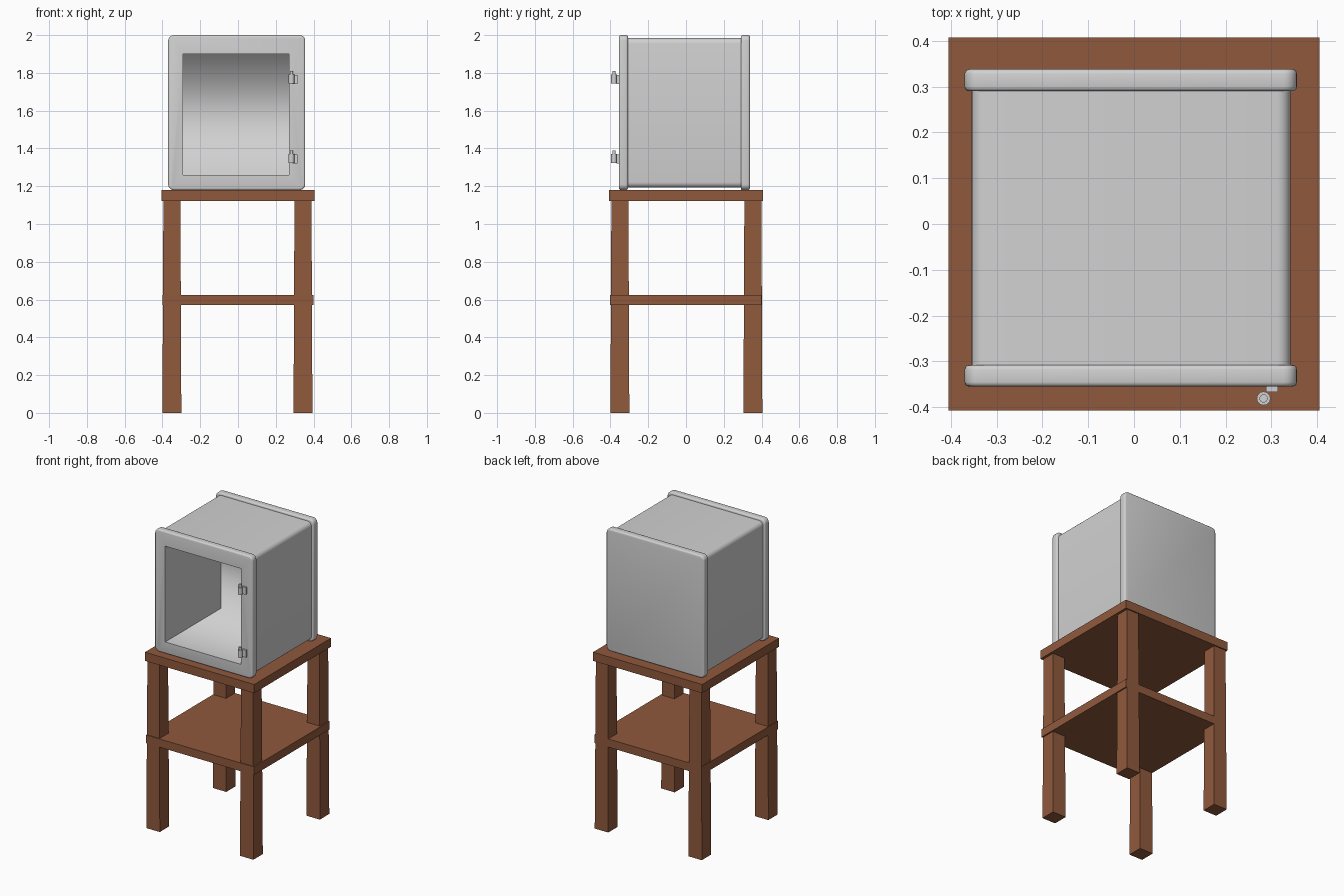
import bpy, bmesh
from math import radians
from mathutils import Matrix, Vector

cube = bpy.data.objects.get("Cube")
if cube:
    bpy.data.objects.remove(cube, do_unlink=True)


def material(name, rgb):
    m = bpy.data.materials.new(name)
    m.use_nodes = True
    m.diffuse_color = (*rgb, 1)
    m.node_tree.nodes["Principled BSDF"].inputs["Base Color"].default_value = (*rgb, 1)
    return m


wood = material("brown wood", (0.28, 0.10, 0.046))
grey = material("grey casing", (0.64, 0.64, 0.64))


def box_mesh(lo, hi):
    lo, hi = Vector(lo), Vector(hi)
    bm = bmesh.new()
    bmesh.ops.create_cube(bm, size=1)
    bmesh.ops.transform(bm, verts=bm.verts, matrix=Matrix.Translation((lo + hi) / 2)
                        @ Matrix.Diagonal((*(hi - lo), 1)))
    bm.normal_update()
    return bm


def finish(bm, name, mat):
    mesh = bpy.data.meshes.new(name)
    bm.to_mesh(mesh)
    bm.free()
    ob = bpy.data.objects.new(name, mesh)
    bpy.context.collection.objects.link(ob)
    mesh.materials.append(mat)
    return ob


def activate(ob):
    bpy.ops.object.select_all(action='DESELECT')
    ob.select_set(True)
    bpy.context.view_layer.objects.active = ob


def smooth(ob):
    activate(ob)
    bpy.ops.object.shade_smooth_by_angle(angle=radians(35))


def rounded_box(name, lo, hi, corner, rim):
    """Box with rounded corners along y and optionally softened end rims."""
    bm = box_mesh(lo, hi)
    edges = [e for e in bm.edges if abs(e.verts[0].co.y - e.verts[1].co.y) > 1e-4]
    bmesh.ops.bevel(bm, geom=edges, offset=corner, segments=5, profile=0.5, affect='EDGES')
    if rim:
        bm.normal_update()
        edges = list({e for f in bm.faces if abs(f.normal.y) > 0.9 for e in f.edges})
        bmesh.ops.bevel(bm, geom=edges, offset=rim, segments=3, profile=0.5, affect='EDGES')
    return finish(bm, name, grey)


def cut(ob, cutter):
    mod = ob.modifiers.new("opening", 'BOOLEAN')
    mod.operation, mod.object, mod.solver = 'DIFFERENCE', cutter, 'EXACT'
    activate(ob)
    bpy.ops.object.modifier_apply(modifier=mod.name)


def cylinder(name, x, y, z0, z1, radius):
    bm = bmesh.new()
    bmesh.ops.create_cone(bm, cap_ends=True, segments=16, radius1=radius, radius2=radius,
                          depth=z1 - z0, matrix=Matrix.Translation((x, y, (z0 + z1) / 2)))
    smooth(finish(bm, name, grey))


# Stand: top, shelf and four slightly tapering legs
finish(box_mesh((-0.405, -0.407, 1.122), (0.405, 0.407, 1.18)), "table_top", wood)
finish(box_mesh((-0.40, -0.403, 0.57), (0.40, 0.40, 0.625)), "shelf", wood)
for side, x in (("right", -0.35), ("left", 0.344)):
    for end, y in (("front", -0.35), ("back", 0.354)):
        bm = box_mesh((x - 0.05, y - 0.05, 0), (x + 0.05, y + 0.05, 1.13))
        for v in bm.verts:
            if v.co.z > 1:
                v.co.x = x + (v.co.x - x) * 0.9
                v.co.y = y + (v.co.y - y) * 0.9
        finish(bm, f"{end}_{side}_leg", wood)

# Cabinet: casing between two wider rounded flanges
casing = rounded_box("casing", (-0.355, -0.32, 1.192), (0.342, 0.30, 1.985), 0.03, 0)
front_frame = rounded_box("front_frame", (-0.37, -0.355, 1.18), (0.356, -0.308, 2.0), 0.03, 0.01)
back_panel = rounded_box("back_panel", (-0.37, 0.29, 1.18), (0.356, 0.338, 2.0), 0.03, 0.01)

# Opening through the frame into the casing
gap = 0.001
cutter = finish(box_mesh((-0.29 - gap, -0.5, 1.26 - gap), (0.27 + gap, 0.24, 1.9 + gap)),
                "opening_cutter", grey)
cutter.hide_render = True
cut(casing, cutter)
cut(front_frame, cutter)
bpy.data.objects.remove(cutter, do_unlink=True)
for part in (casing, front_frame, back_panel):
    smooth(part)

# Inner lining: floor, back and ceiling blend softly, side walls stay crisp
bm = box_mesh((-0.29, -0.354, 1.26), (0.27, 0.235, 1.9))
bmesh.ops.delete(bm, geom=[f for f in bm.faces if f.normal.y < -0.9], context='FACES')
for f in bm.faces:
    f.smooth = True
    if abs(f.normal.x) > 0.9:
        for e in f.edges:
            e.smooth = False
bmesh.ops.reverse_faces(bm, faces=bm.faces)
finish(bm, "inner_lining", grey)

# Two hinges on the front: barrel, pin and mounting plate
for label, z in (("upper", 1.768), ("lower", 1.347)):
    cylinder(f"{label}_hinge_barrel", 0.283, -0.381, z - 0.024, z + 0.024, 0.015)
    cylinder(f"{label}_hinge_pin", 0.283, -0.381, z + 0.02, z + 0.043, 0.009)
    finish(box_mesh((0.288, -0.367, z - 0.026), (0.315, -0.353, z + 0.022)),
           f"{label}_hinge_plate", grey)
